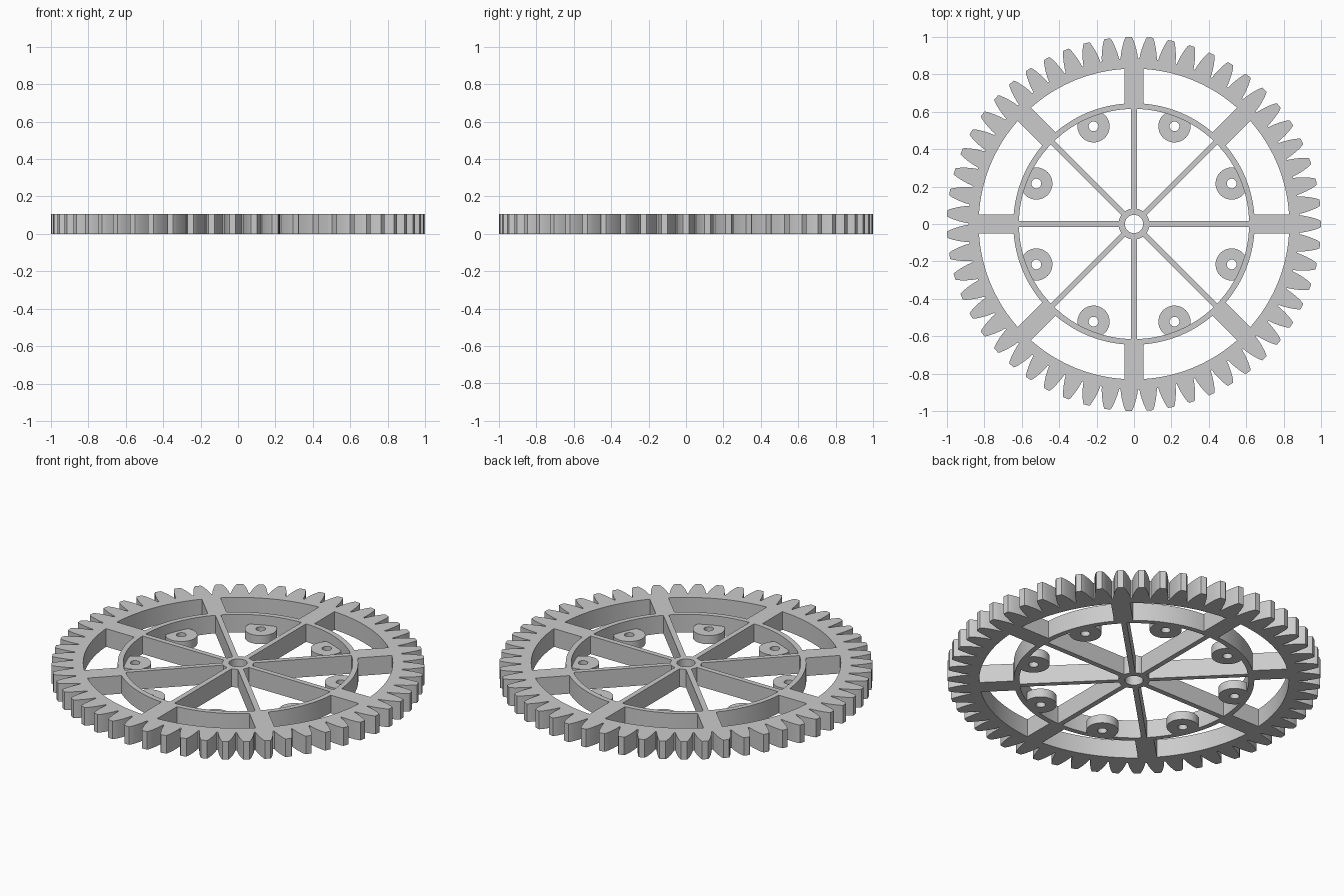
import bpy
import bmesh
from math import sin, cos, asin, pi, hypot

THICK = 0.107
TEETH = 55
RING_IN = 0.615

if "Cube" in bpy.data.objects:
    bpy.data.objects.remove(bpy.data.objects["Cube"])

grey = bpy.data.materials.new("grey")
grey.use_nodes = True
grey.diffuse_color = (0.6, 0.6, 0.6, 1)
grey.node_tree.nodes["Principled BSDF"].inputs["Base Color"].default_value = (0.6, 0.6, 0.6, 1)


def polar(r, a):
    return r * cos(a), r * sin(a)


def circle(r, cx=0, cy=0, n=48):
    return [(cx + r * cos(2 * pi * i / n), cy + r * sin(2 * pi * i / n)) for i in range(n)]


def window(r0, r1, half, a0, n=24):
    """Sector opening between two neighbouring spokes of the given half width."""
    points = []
    for r, order in ((r0, range(n + 1)), (r1, range(n, -1, -1))):
        margin = asin(half / r)
        points += [polar(r, a0 + margin + (pi / 4 - 2 * margin) * i / n) for i in order]
    return points


def plate(name, loops, height):
    """Extrude a flat outline with holes, standing on the ground."""
    curve = bpy.data.curves.new(name + "_outline", "CURVE")
    curve.dimensions = "2D"
    curve.fill_mode = "BOTH"
    curve.extrude = height / 2
    for loop in loops:
        spline = curve.splines.new("POLY")
        spline.points.add(len(loop) - 1)
        for point, (x, y) in zip(spline.points, loop):
            point.co = (x, y, 0, 1)
        spline.use_cyclic_u = True
    helper = bpy.data.objects.new(name + "_outline", curve)
    bpy.context.collection.objects.link(helper)
    graph = bpy.context.evaluated_depsgraph_get()
    mesh = bpy.data.meshes.new_from_object(helper.evaluated_get(graph))
    bpy.data.objects.remove(helper)
    bm = bmesh.new()
    bm.from_mesh(mesh)
    bmesh.ops.remove_doubles(bm, verts=bm.verts, dist=0.0001)
    bmesh.ops.translate(bm, verts=bm.verts, vec=(0, 0, height / 2))
    bmesh.ops.recalc_face_normals(bm, faces=bm.faces)
    bm.to_mesh(mesh)
    bm.free()
    mesh.materials.clear()
    mesh.materials.append(grey)
    obj = bpy.data.objects.new(name, mesh)
    bpy.context.collection.objects.link(obj)
    bpy.ops.object.select_all(action="DESELECT")
    obj.select_set(True)
    bpy.context.view_layer.objects.active = obj
    bpy.ops.object.shade_smooth_by_angle(angle=pi / 7)
    return obj


# Toothed outline: radius and half angle along one tooth flank
flank = [(0.885, 0.053), (0.91, 0.048), (0.94, 0.040), (0.97, 0.030), (0.99, 0.022), (1.0, 0.016)]
outline = []
for i in range(TEETH):
    a = 2 * pi * i / TEETH
    outline += [polar(r, a - h) for r, h in flank]
    outline += [polar(r, a + h) for r, h in reversed(flank)]

# Wheel with wide outer spokes, thin inner spokes, middle ring and hub
openings = [circle(0.049)]
for i in range(8):
    openings.append(window(0.645, 0.83, 0.051, i * pi / 4))
    openings.append(window(0.083, RING_IN, 0.015, i * pi / 4))
plate("toothed_wheel", [outline] + openings, THICK)

# Low mounting bosses, trimmed where they meet the middle ring
for i in range(8):
    cx, cy = polar(0.565, (i + 0.5) * pi / 4)
    edge = []
    for x, y in circle(0.086, cx, cy):
        trim = min(1, RING_IN / hypot(x, y))
        edge.append((x * trim, y * trim))
    plate(f"mounting_boss_{i + 1}", [edge, circle(0.026, cx, cy, 32)], 0.051)
